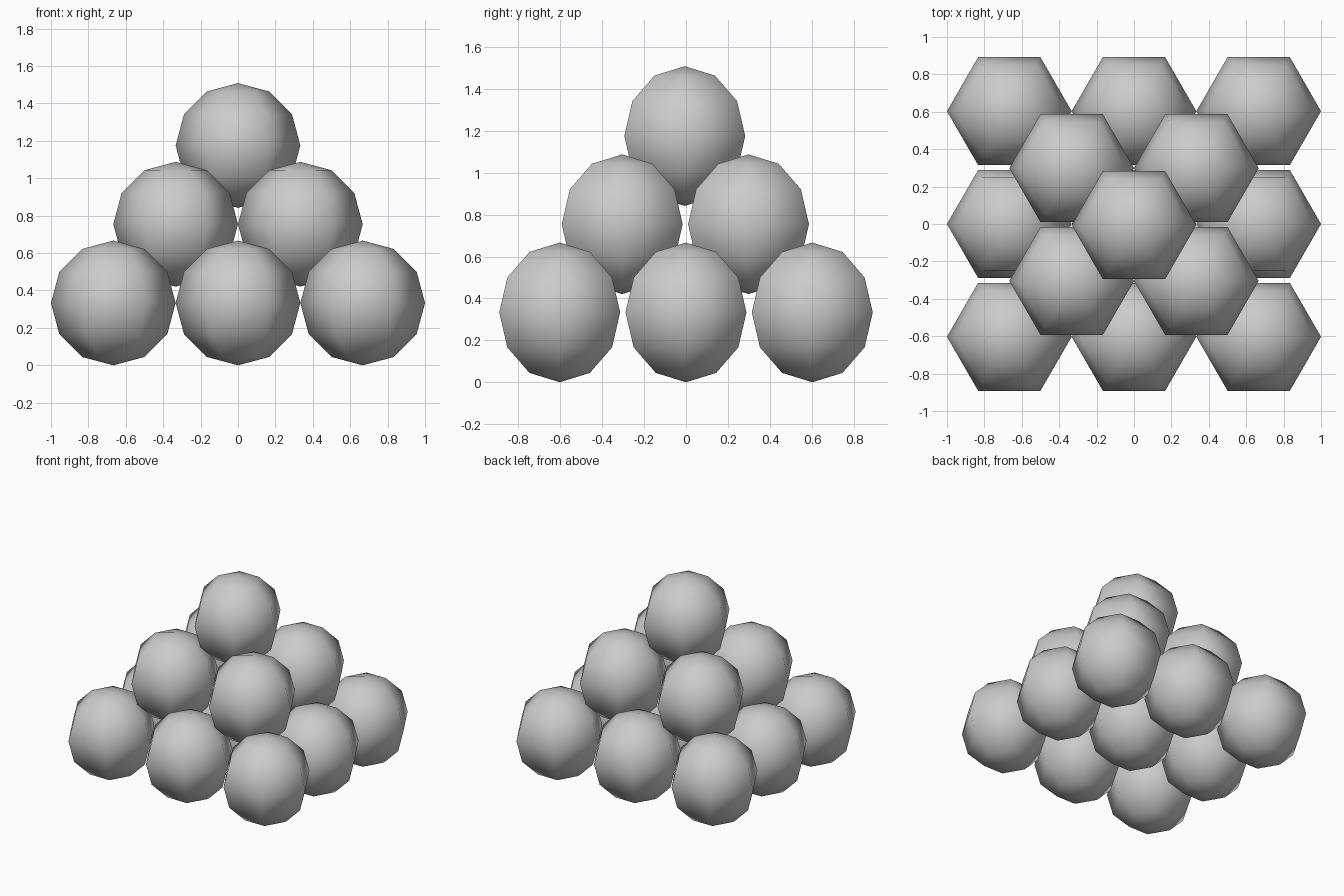
import bpy, bmesh, math
from mathutils import Matrix

if "Cube" in bpy.data.objects:
    bpy.data.objects.remove(bpy.data.objects["Cube"])

R = 1 / 3            # ball radius
STEP_X, STEP_Y, STEP_Z = 2 / 3, 0.603, 0.421


# Shared low-poly ball: six segments, six rings, corners pointing along x
def make_ball_mesh():
    bm = bmesh.new()
    bmesh.ops.create_uvsphere(bm, u_segments=6, v_segments=6, radius=R)
    v = next(v for v in bm.verts if abs(v.co.z) < 1e-4)
    turn = -math.atan2(v.co.y, v.co.x)
    bmesh.ops.rotate(bm, verts=bm.verts, matrix=Matrix.Rotation(turn, 3, 'Z'))
    for f in bm.faces:
        f.smooth = True
    mesh = bpy.data.meshes.new("ball")
    bm.to_mesh(mesh)
    bm.free()
    return mesh


ball = make_ball_mesh()

# Square pyramid: 3x3, then 2x2, then a single ball on top
for layer, (name, n) in enumerate((("base_ball", 3), ("middle_ball", 2), ("top_ball", 1))):
    for i in range(n):
        for j in range(n):
            ob = bpy.data.objects.new(name, ball)
            ob.location = ((i - (n - 1) / 2) * STEP_X,
                           (j - (n - 1) / 2) * STEP_Y - 0.003 * layer,
                           R + layer * STEP_Z)
            bpy.context.collection.objects.link(ob)
